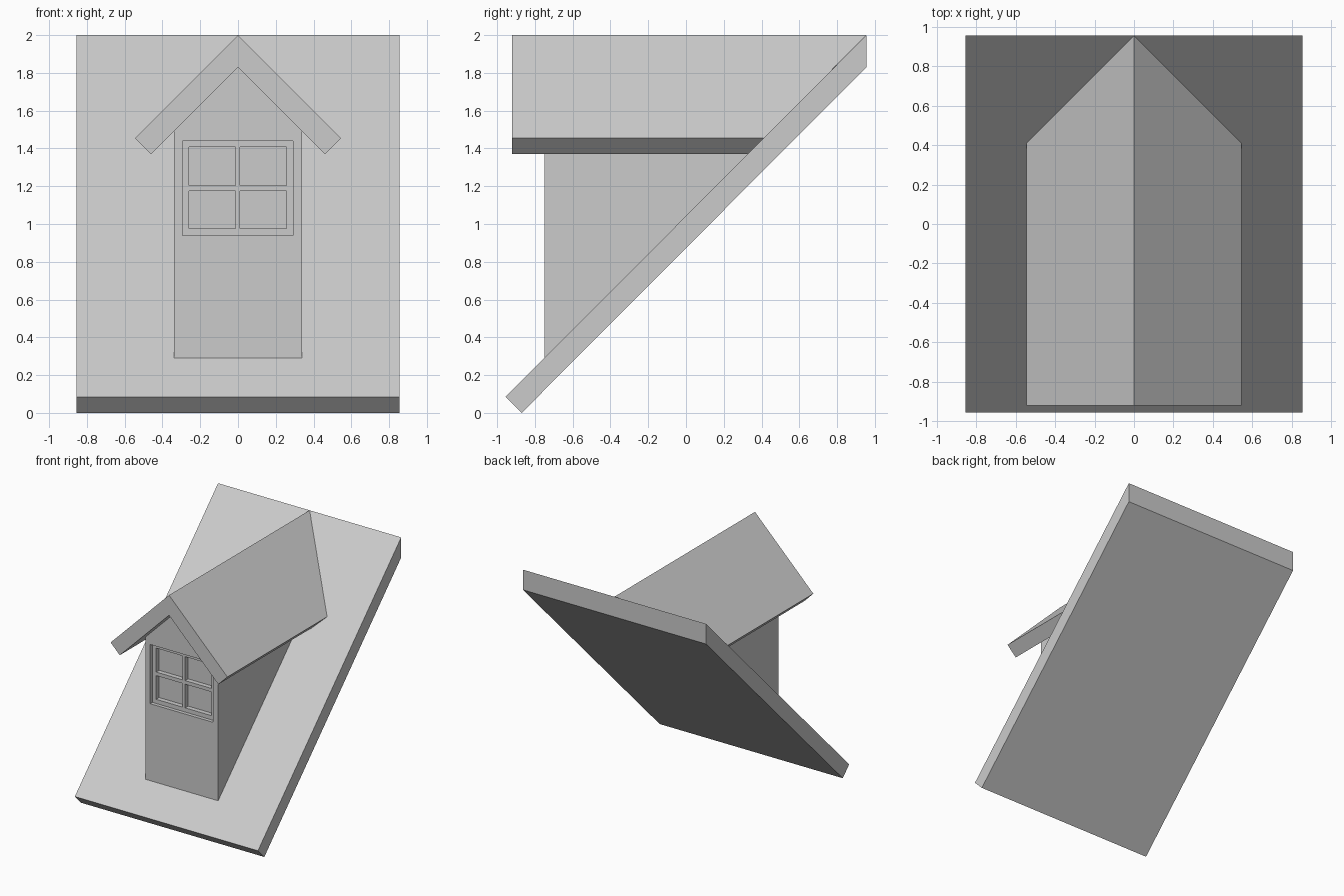
import bpy, bmesh

if "Cube" in bpy.data.objects:
    bpy.data.objects.remove(bpy.data.objects["Cube"])


def prism(name, ring_a, ring_b):
    """Solid between two matching rings of 3D points."""
    bm = bmesh.new()
    a = [bm.verts.new(p) for p in ring_a]
    b = [bm.verts.new(p) for p in ring_b]
    bm.faces.new(a)
    bm.faces.new(b[::-1])
    n = len(a)
    for i in range(n):
        j = (i + 1) % n
        bm.faces.new((a[j], a[i], b[i], b[j]))
    bmesh.ops.recalc_face_normals(bm, faces=bm.faces)
    mesh = bpy.data.meshes.new(name)
    bm.to_mesh(mesh)
    bm.free()
    ob = bpy.data.objects.new(name, mesh)
    bpy.context.collection.objects.link(ob)
    return ob


def to_slope(name, profile, front, offset):
    """Extrude an x-z profile from the front back to the 45 degree slope."""
    return prism(name, [(x, front, z) for x, z in profile],
                 [(x, z - offset, z) for x, z in profile])


def cut(target, name, x0, x1, z0, z1, depth_y):
    rect = [(x0, z0), (x1, z0), (x1, z1), (x0, z1)]
    cutter = prism(name, [(x, -0.85, z) for x, z in rect],
                   [(x, depth_y, z) for x, z in rect])
    cutter.hide_render = True
    cutter.hide_set(True)
    mod = target.modifiers.new(name, 'BOOLEAN')
    mod.operation = 'DIFFERENCE'
    mod.solver = 'EXACT'
    mod.object = cutter


# Sloping main roof section
side = [(-0.955, 0.085), (-0.87, 0.0), (0.955, 1.83), (0.955, 2.0)]
prism("main_roof", [(-0.855, y, z) for y, z in side],
      [(0.855, y, z) for y, z in side])

# Dormer gable roof, trimmed along the main slope
to_slope("dormer_roof", [(0, 2.0), (0.545, 1.455), (0.46, 1.37), (0, 1.83),
                         (-0.46, 1.37), (-0.545, 1.455)], -0.92, 1.045)

# Dormer walls, sunk slightly into the main roof
walls = to_slope("dormer_walls", [(-0.34, 0.25), (0.34, 0.25), (0.34, 1.49),
                                  (0, 1.83), (-0.34, 1.49)], -0.75, 0.96)

# Recessed window frame with four deeper panes
cut(walls, "window_recess_cutter", -0.295, 0.292, 0.94, 1.44, -0.72)
for col, (x0, x1) in enumerate([(-0.26, -0.014), (0.011, 0.257)]):
    for row, (z0, z1) in enumerate([(0.975, 1.175), (1.205, 1.407)]):
        cut(walls, f"pane_cutter_{col}_{row}", x0, x1, z0, z1, -0.68)
